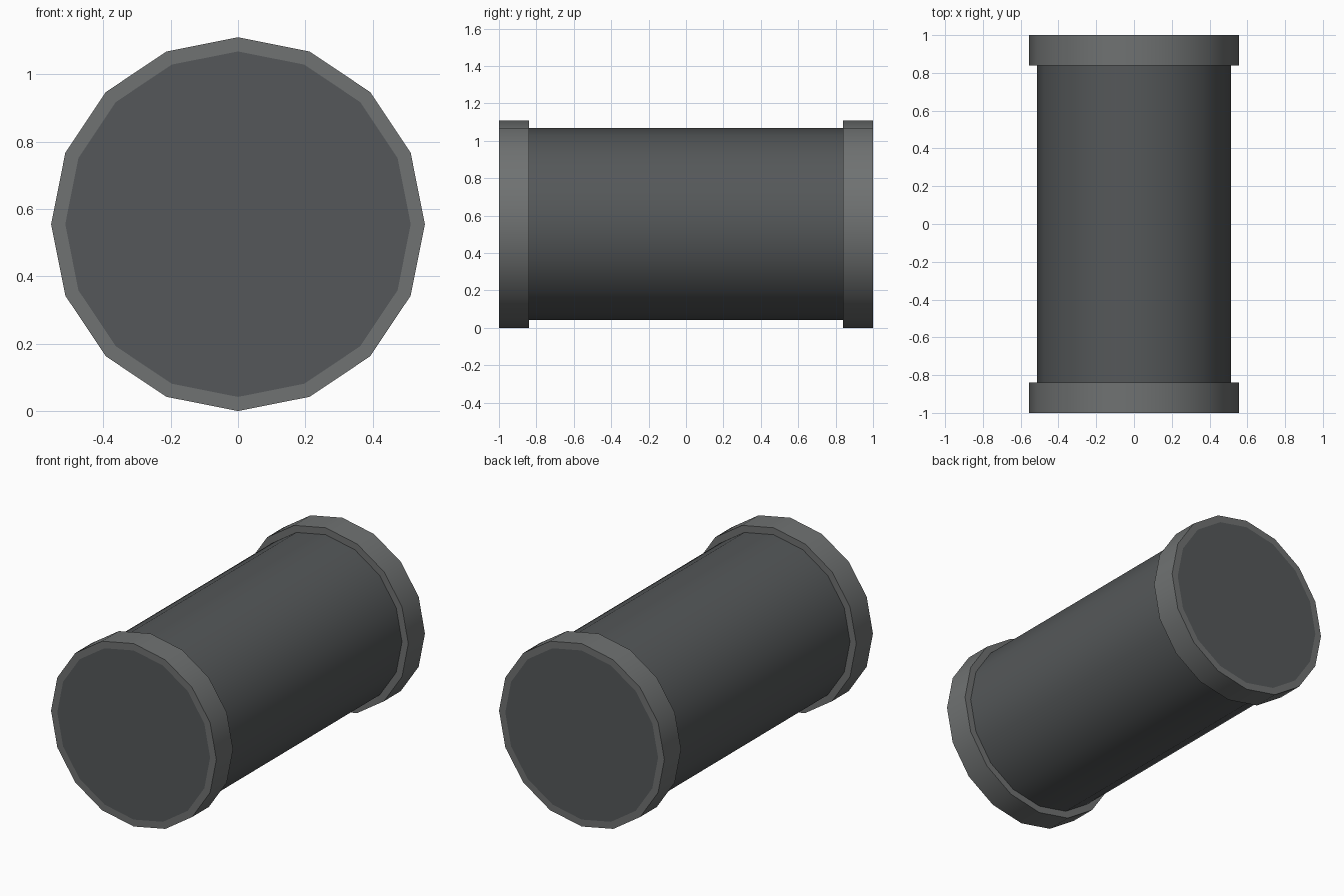
import bpy, bmesh, math

if "Cube" in bpy.data.objects:
    bpy.data.objects.remove(bpy.data.objects["Cube"])

SIDES = 16
R_BODY, R_BAND = 0.513, 0.555
CENTRE_Z = R_BAND


def material(name, colour):
    mat = bpy.data.materials.new(name)
    mat.diffuse_color = (*colour, 1)
    mat.use_nodes = True
    mat.node_tree.nodes["Principled BSDF"].inputs["Base Color"].default_value = mat.diffuse_color
    return mat


def lathe(name, profile, mat, capped=False):
    """Revolve (radius, y) points about the y axis."""
    bm = bmesh.new()
    rings = []
    for r, y in profile:
        rings.append([bm.verts.new((r * math.cos(2 * math.pi * i / SIDES), y,
                                    CENTRE_Z + r * math.sin(2 * math.pi * i / SIDES)))
                      for i in range(SIDES)])
    for a, b in zip(rings, rings[1:]):
        for i in range(SIDES):
            j = (i + 1) % SIDES
            bm.faces.new((a[i], a[j], b[j], b[i]))
    if capped:
        bm.faces.new(rings[0])
        bm.faces.new(rings[-1][::-1])
    # Faces must point outwards, away from the bar's axis
    bmesh.ops.recalc_face_normals(bm, faces=bm.faces)
    mesh = bpy.data.meshes.new(name)
    bm.to_mesh(mesh)
    bm.free()
    obj = bpy.data.objects.new(name, mesh)
    bpy.context.collection.objects.link(obj)
    mesh.materials.append(mat)
    bpy.ops.object.select_all(action='DESELECT')
    obj.select_set(True)
    bpy.context.view_layer.objects.active = obj
    bpy.ops.object.shade_smooth_by_angle(angle=math.radians(35))
    return obj


dark = material("dark_metal", (0.09, 0.097, 0.1))
light = material("light_metal", (0.16, 0.168, 0.168))

# Full-length cylinder body with closed ends
lathe("barrel_body", [(R_BODY, -1), (R_BODY, 1)], dark, capped=True)

# Raised band at each end, flush with the end faces
for label, s in (("front", -1), ("back", 1)):
    lathe(f"{label}_band", [(R_BODY, s), (R_BAND, s),
                            (R_BAND, s * 0.84), (R_BODY, s * 0.84)], light)
